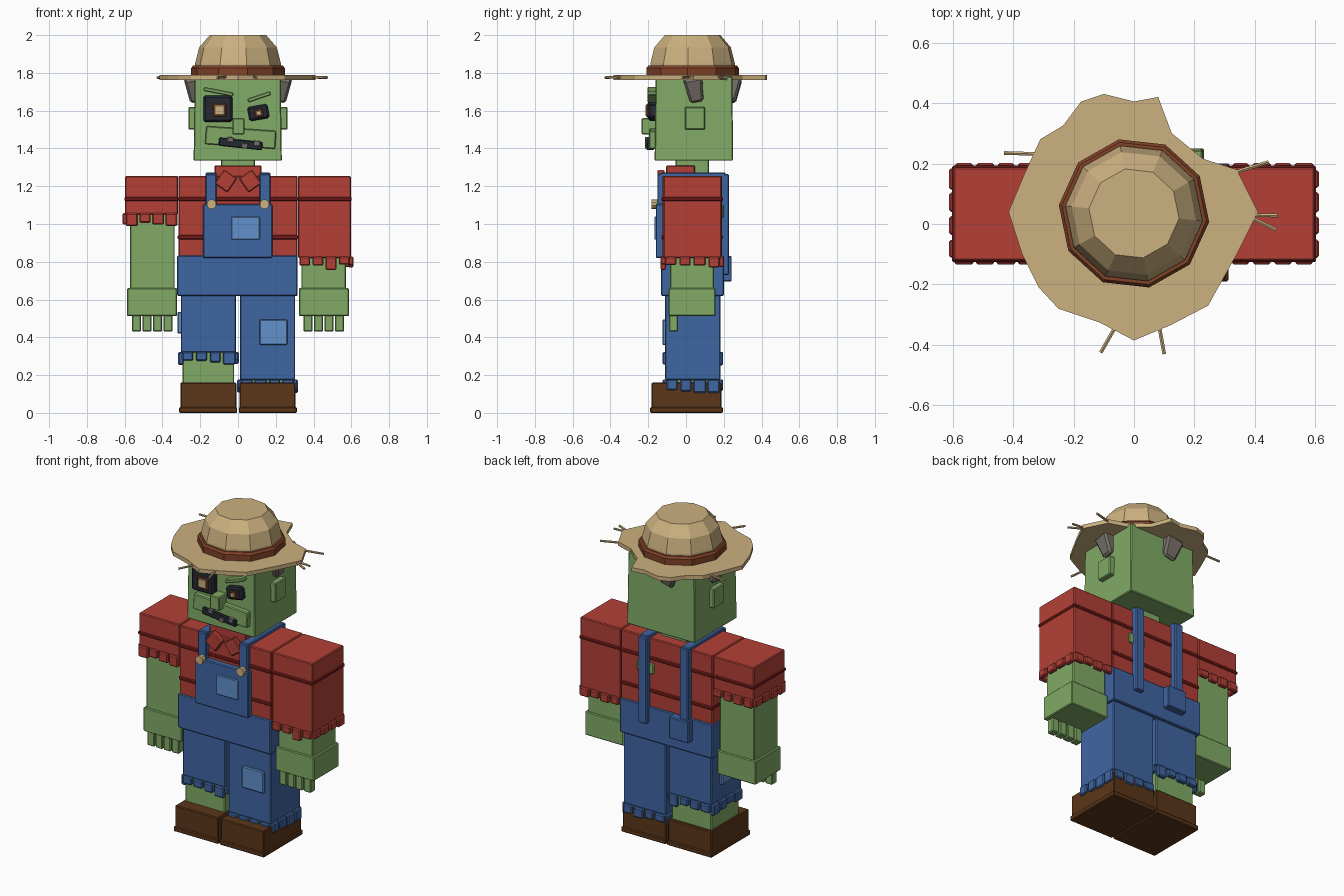
import bpy, bmesh, math, random
from mathutils import Matrix, Vector

random.seed(4)
default_cube = bpy.data.objects.get("Cube")
if default_cube:
    bpy.data.objects.remove(default_cube)


def material(name, red, green, blue):
    """Flat colour given as display values, stored as linear values."""
    colour = [(c / 255) ** 2.2 for c in (red, green, blue)] + [1]
    mat = bpy.data.materials.new(name)
    mat.use_nodes = True
    mat.diffuse_color = colour
    shader = mat.node_tree.nodes["Principled BSDF"]
    shader.inputs["Base Color"].default_value = colour
    shader.inputs["Roughness"].default_value = 0.9
    return mat


skin = material("green skin", 128, 170, 102)
shirt = material("red shirt", 178, 66, 57)
shirt_stripe = material("dark red stripe", 125, 36, 34)
denim = material("blue denim", 66, 102, 162)
patch_blue = material("light blue patch", 98, 144, 202)
leather = material("brown leather", 92, 57, 31)
straw = material("tan straw", 203, 175, 127)
band_brown = material("reddish brown band", 128, 68, 44)
charcoal = material("charcoal", 42, 45, 54)
grey = material("warm grey", 118, 111, 105)


def finish(name, bm, mat):
    bmesh.ops.recalc_face_normals(bm, faces=bm.faces)
    mesh = bpy.data.meshes.new(name)
    bm.to_mesh(mesh)
    bm.free()
    mesh.materials.append(mat)
    obj = bpy.data.objects.new(name, mesh)
    bpy.context.collection.objects.link(obj)
    return obj


def box(name, xs, ys, zs, mat, bevel=0.005, tilt=0, top=1):
    """Bevelled box; tilt turns it anticlockwise seen from the front."""
    bm = bmesh.new()
    bmesh.ops.create_cube(bm, size=1)
    for v in bm.verts:
        if v.co.z > 0:
            v.co.x *= top
            v.co.y *= top
    size = [b - a for a, b in (xs, ys, zs)]
    centre = Vector([(a + b) / 2 for a, b in (xs, ys, zs)])
    bmesh.ops.scale(bm, vec=size, verts=bm.verts)
    if bevel:
        bmesh.ops.bevel(bm, geom=bm.edges[:], offset=min(bevel, min(size) / 4),
                        segments=1, affect='EDGES')
    turn = Matrix.Rotation(math.radians(-tilt), 4, 'Y')
    bmesh.ops.transform(bm, matrix=Matrix.Translation(centre) @ turn, verts=bm.verts)
    return finish(name, bm, mat)


def around(x, half):
    return x - half, x + half


def stick(name, start, end, radius, mat, sides=6):
    start, end = Vector(start), Vector(end)
    axis = end - start
    bm = bmesh.new()
    bmesh.ops.create_cone(bm, cap_ends=True, segments=sides, radius1=radius,
                          radius2=radius, depth=axis.length)
    turn = axis.to_track_quat('Z', 'Y').to_matrix().to_4x4()
    bmesh.ops.transform(bm, matrix=Matrix.Translation((start + end) / 2) @ turn, verts=bm.verts)
    return finish(name, bm, mat)


def lathe(name, profile, centre_y, sides, phase, mat):
    """Faceted solid of revolution with flat caps."""
    bm = bmesh.new()
    rings = []
    for r, z in profile:
        angles = [phase + math.tau * i / sides for i in range(sides)]
        rings.append([bm.verts.new((r * math.cos(a), centre_y + r * math.sin(a), z)) for a in angles])
    for low, high in zip(rings, rings[1:]):
        for i in range(sides):
            j = (i + 1) % sides
            bm.faces.new((low[i], low[j], high[j], high[i]))
    bm.faces.new(rings[0])
    bm.faces.new(rings[-1])
    return finish(name, bm, mat)


def tatters(name, xs, ys, z, mat, sides, count=4):
    """Row of ragged cloth tabs hanging round the hem of a sleeve or trouser leg."""
    for side in sides:
        span, wall = (ys, xs) if side in ("left", "right") else (xs, ys)
        edge = wall[1] if side in ("left", "back") else wall[0]
        step = (span[1] - span[0]) / count
        for i in range(count):
            along = around(span[0] + step * (i + 0.5), step * random.uniform(0.38, 0.46))
            across = around(edge, 0.014)
            height = (z - random.uniform(0.03, 0.06), z + 0.012)
            pair = (across, along) if span is ys else (along, across)
            box(f"{name}_{side}_tab", *pair, height, mat, 0.006)


# Boots and legs
for side, s in (("right", -1), ("left", 1)):
    def span(a, b):
        return tuple(sorted((s * a, s * b)))
    box(f"{side}_boot", span(0.008, 0.305), (-0.183, 0.187), (0.02, 0.16), leather)
    box(f"{side}_sole", span(0.004, 0.312), (-0.19, 0.195), (0, 0.03), leather)
    hem = 0.32 if s < 0 else 0.175
    leg = span(0.01, 0.303)
    box(f"{side}_shin", span(0.02, 0.293), (-0.1, 0.17), (0.15, hem + 0.02), skin)
    box(f"{side}_trouser_leg", leg, (-0.11, 0.183), (hem, 0.63), denim)
    outer_sides = ("front", "back", side)
    tatters(f"{side}_trouser", leg, (-0.11, 0.183), hem - 0.01, denim, outer_sides)
    tatters(f"{side}_trouser_inner", leg, (-0.11, 0.183), hem - 0.01, denim,
            ("left" if s < 0 else "right",))

    # Sleeves, arms, hands and fingers
    cuff = 1.05 if s < 0 else 0.82
    sleeve, depth = span(0.318, 0.597), (-0.12, 0.187)
    box(f"{side}_sleeve", sleeve, depth, (cuff, 1.255), shirt)
    box(f"{side}_sleeve_stripe", span(0.314, 0.602), (-0.126, 0.193), (1.122, 1.142), shirt_stripe)
    tatters(f"{side}_sleeve", sleeve, depth, cuff - 0.005, shirt, outer_sides, 4)
    box(f"{side}_forearm", span(0.335, 0.572), (-0.085, 0.148), (0.65, cuff + 0.02), skin)
    box(f"{side}_hand", span(0.322, 0.587), (-0.093, 0.155), (0.512, 0.66), skin)
    for i in range(4):
        box(f"{side}_finger", around(s * (0.37 + 0.056 * i), 0.024), (-0.09, -0.042),
            (0.43, 0.52), skin)

    # Overall straps and buttons
    strap = around(s * 0.142, 0.029)
    box(f"{side}_front_strap", strap, (-0.152, -0.12), (1.07, 1.265), denim)
    box(f"{side}_shoulder_strap", strap, (-0.14, 0.21), (1.245, 1.272), denim)
    box(f"{side}_back_strap", strap, (0.18, 0.227), (0.73, 1.265), denim)
    stick(f"{side}_button", (s * 0.14, -0.15, 1.105), (s * 0.14, -0.182, 1.105), 0.026, straw, 10)

    # Collar flaps, ears and side hair
    box(f"{side}_collar_flap", around(s * 0.065, 0.042), (-0.15, -0.115), around(1.228, 0.045),
        shirt, tilt=s * 35)
    box(f"{side}_ear", span(0.22, 0.262), (-0.005, 0.1), (1.5, 1.62), skin)
    tuft = box(f"{side}_hair_tuft", around(0, 0.024), around(0, 0.035), (-0.075, 0.055),
               grey, 0.012, top=1.5)
    tuft.location = (s * 0.242, 0.045, 1.72)
    tuft.rotation_euler = (math.radians(10), math.radians(s * 10), 0)

back_tuft = box("back_hair_tuft", around(0, 0.04), around(0, 0.024), (-0.075, 0.055),
                grey, 0.012, top=1.5)
back_tuft.location = (-0.06, 0.252, 1.72)
back_tuft.rotation_euler = (math.radians(-10), math.radians(-12), 0)

# Torso, overalls and patches
box("shirt_body", (-0.315, 0.315), (-0.125, 0.19), (0.8, 1.255), shirt)
for z in (0.93, 1.132):
    box("shirt_stripe", (-0.319, 0.319), (-0.131, 0.196), around(z, 0.011), shirt_stripe)
box("overall_hips", (-0.322, 0.316), (-0.133, 0.2), (0.62, 0.832), denim)
box("overall_bib", (-0.185, 0.182), (-0.16, -0.11), (0.82, 1.105), denim)
box("bib_patch", (-0.035, 0.117), (-0.168, -0.15), (0.917, 1.04), patch_blue)
box("knee_patch", (0.113, 0.262), (-0.125, -0.1), (0.36, 0.494), patch_blue)
box("side_leg_patch", (-0.32, -0.29), (-0.03, 0.1), (0.42, 0.535), patch_blue)
box("back_pocket", (-0.185, -0.05), (0.19, 0.242), (0.695, 0.83), denim)
box("shirt_hole", (0.085, 0.2), (0.18, 0.199), (1.035, 1.1), skin)

# Neck, collar and head
box("neck", (-0.09, 0.09), (-0.055, 0.122), (1.24, 1.36), skin)
box("collar", (-0.125, 0.125), (-0.105, 0.048), (1.24, 1.31), shirt)
box("head", (-0.235, 0.232), (-0.166, 0.25), (1.335, 1.78), skin, top=0.975)

# Face
box("nose", (-0.03, 0.035), (-0.235, -0.15), (1.475, 1.56), skin)
box("muzzle", (-0.172, 0.2), (-0.196, -0.15), (1.41, 1.506), skin, tilt=-4)
box("mouth", (-0.102, 0.13), (-0.21, -0.17), (1.402, 1.446), charcoal, tilt=-6)
for x, z in ((-0.04, 1.447), (0.035, 1.413), (0.1, 1.427)):
    box("tooth", around(x, 0.016), (-0.217, -0.19), around(z, 0.013), grey, 0.002, -6)
box("right_eye_socket", (-0.183, -0.03), (-0.2, -0.15), (1.54, 1.68), charcoal, 0.01)
box("right_eye_iris", around(-0.098, 0.036), (-0.208, -0.19), around(1.603, 0.035), band_brown, 0.003)
box("right_eye_pupil", around(-0.098, 0.027), (-0.214, -0.19), around(1.603, 0.026), straw, 0.003)
box("left_eye_socket", around(0.108, 0.054), (-0.2, -0.15), around(1.59, 0.038), charcoal, 0.01, 10)
box("left_eye_iris", around(0.11, 0.022), (-0.208, -0.19), around(1.587, 0.02), band_brown, 0.003, 10)
box("left_eye_pupil", around(0.11, 0.014), (-0.214, -0.19), around(1.587, 0.013), straw, 0.003, 10)
box("right_brow", around(-0.103, 0.08), (-0.205, -0.15), around(1.7, 0.011), skin, tilt=-11)
box("left_brow", around(0.112, 0.064), (-0.205, -0.15), around(1.673, 0.011), skin, tilt=19)

# Straw hat: ragged brim, faceted crown, band and loose straws
brim_outline = [
    (-.1, .43), (0, .405), (.08, .42), (.125, .3), (.23, .215), (.34, .18), (.41, .04),
    (.34, -.1), (.245, -.27), (.12, -.335), (0, -.385), (-.115, -.325), (-.25, -.28),
    (-.315, -.21), (-.37, -.1), (-.415, .04), (-.365, .16), (-.31, .28), (-.235, .325),
    (-.175, .405)]
bm = bmesh.new()
bottom = bm.faces.new([bm.verts.new((x, y, 1.763)) for x, y in brim_outline])
raised = bmesh.ops.extrude_face_region(bm, geom=[bottom])["geom"]
bmesh.ops.translate(bm, vec=(0, 0, 0.025),
                    verts=[g for g in raised if isinstance(g, bmesh.types.BMVert)])
finish("hat_brim", bm, straw)

facet_phase = math.radians(-6.4)
lathe("hat_crown", [(0.232, 1.78), (0.228, 1.85), (0.207, 1.935), (0.15, 2.0)],
      0.035, 10, facet_phase, straw)
lathe("hat_band", [(0.25, 1.78), (0.25, 1.825), (0.24, 1.838)], 0.035, 10, facet_phase, band_brown)

for start, end in (((-.28, .23), (-.43, .235)), ((.33, .17), (.445, .205)),
                   ((.36, .03), (.475, .028)), ((.36, .035), (.47, -.02)),
                   ((-.05, -.32), (-.11, -.425)), ((.08, -.32), (.1, -.43))):
    stick("loose_straw", (*start, 1.78), (*end, 1.775), 0.007, straw)
